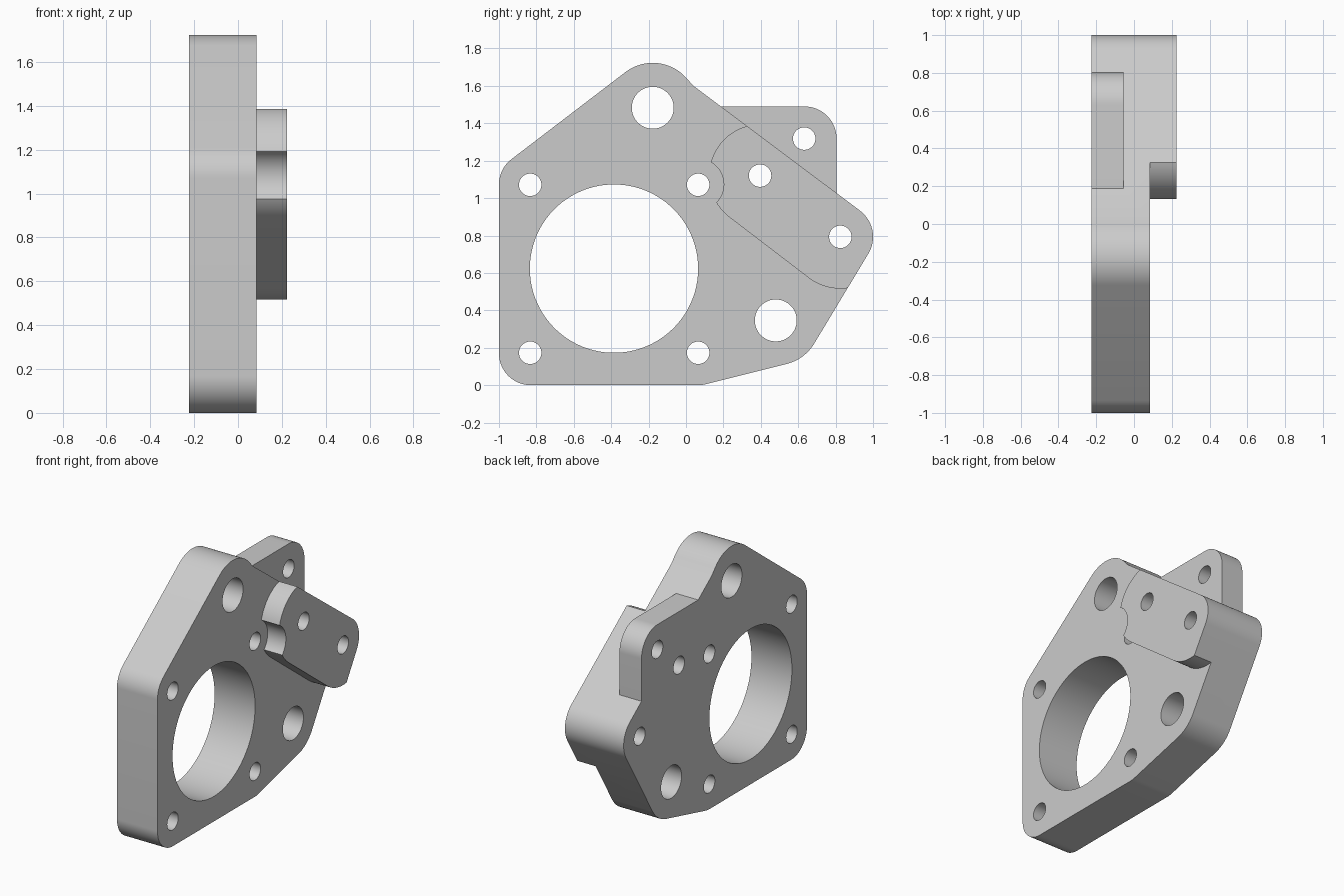
import bpy, bmesh, math
from mathutils import Vector

if "Cube" in bpy.data.objects:
    bpy.data.objects.remove(bpy.data.objects["Cube"], do_unlink=True)

# Depth levels along x
BACK, TAB_FRONT, PLATE_FRONT, PAD_FRONT = -0.224, -0.056, 0.085, 0.224
STEP = math.radians(4)


def arc(y, z, r, start, sweep):
    n = max(1, round(sweep / STEP))
    return [(y + r * math.cos(start + sweep * i / n),
             z + r * math.sin(start + sweep * i / n)) for i in range(n + 1)]


def outline(circles):
    """Counterclockwise belt of tangent lines around (y, z, radius) circles."""
    if len(circles) == 1:
        return arc(*circles[0], 0, math.tau)[:-1]
    normals = []
    for (y1, z1, r1), (y2, z2, r2) in zip(circles, circles[1:] + circles[:1]):
        dist = math.hypot(y2 - y1, z2 - z1)
        normals.append(math.atan2(z2 - z1, y2 - y1) - math.acos((r1 - r2) / dist))
    points = []
    for i, (y, z, r) in enumerate(circles):
        if r == 0:
            points.append((y, z))
        else:
            points += arc(y, z, r, normals[i - 1], (normals[i] - normals[i - 1]) % math.tau)
    return points


def prism(name, shapes, x0, x1):
    """Extrude one or more outlines along x into a single object."""
    bm = bmesh.new()
    for shape in shapes:
        face = bm.faces.new([bm.verts.new((x0, y, z)) for y, z in outline(shape)])
        top = bmesh.ops.extrude_face_region(bm, geom=[face])["geom"]
        bmesh.ops.translate(bm, vec=Vector((x1 - x0, 0, 0)),
                            verts=[v for v in top if isinstance(v, bmesh.types.BMVert)])
    bmesh.ops.recalc_face_normals(bm, faces=bm.faces)
    mesh = bpy.data.meshes.new(name)
    bm.to_mesh(mesh)
    bm.free()
    obj = bpy.data.objects.new(name, mesh)
    bpy.context.collection.objects.link(obj)
    return obj


def combine(target, tool, operation):
    """Apply a boolean and discard the tool."""
    bpy.ops.object.select_all(action="DESELECT")
    bpy.context.view_layer.objects.active = target
    target.select_set(True)
    mod = target.modifiers.new(operation.lower(), "BOOLEAN")
    mod.operation, mod.solver, mod.object = operation, "EXACT", tool
    bpy.ops.object.modifier_apply(modifier=mod.name)
    bpy.data.objects.remove(tool, do_unlink=True)


# Plate blank: rounded corners and bosses, full depth including the pad
plate = prism("mounting_plate", [[
    (-0.83, 0.172, 0.17), (0.065, 0.172, 0.17), (0.48, 0.348, 0.24),
    (0.825, 0.795, 0.175), (0.04, 1.602, 0), (-0.178, 1.485, 0.24),
    (-0.83, 1.075, 0.17)]], BACK, PAD_FRONT)

# Mill the front down around the raised pad, which is notched beside a screw hole
pad = prism("pad_shape", [[(0.40, 1.12, 0.277), (0.825, 0.795, 0.277)]], 0, 0.5)
combine(pad, prism("pad_notch", [[(0.065, 1.075, 0.137)]], -0.1, 0.6), "DIFFERENCE")
relief = prism("front_relief", [[(-2, -1, 0), (2, -1, 0), (2, 3, 0), (-2, 3, 0)]],
               PLATE_FRONT, 0.4)
combine(relief, pad, "DIFFERENCE")
combine(plate, relief, "DIFFERENCE")

# Thin ear at the back of the upper edge
ear = prism("rear_ear", [[(0.3, 1.0, 0), (0.805, 0.96, 0), (0.633, 1.32, 0.172),
                          (0.1, 1.492, 0)]], BACK, TAB_FRONT)
combine(plate, ear, "UNION")

# Centre bore, two boss holes and the screw holes
bores = [(-0.385, 0.625, 0.45), (-0.178, 1.485, 0.112), (0.48, 0.348, 0.112)]
screws = [(y, z, 0.06) for y in (-0.833, 0.065) for z in (0.175, 1.073)]
screws += [(0.396, 1.122, 0.06), (0.632, 1.32, 0.06), (0.825, 0.795, 0.06)]
combine(plate, prism("hole_cutters", [[h] for h in bores + screws], -0.5, 0.5), "DIFFERENCE")

# Plain grey finish
grey = bpy.data.materials.new("light_grey")
grey.use_nodes = True
colour = (0.6, 0.6, 0.6, 1)
grey.diffuse_color = colour
grey.node_tree.nodes["Principled BSDF"].inputs["Base Color"].default_value = colour
plate.data.materials.clear()
plate.data.materials.append(grey)
for poly in plate.data.polygons:
    poly.material_index = 0

# Sit exactly on the ground
low = min(v.co.z for v in plate.data.vertices)
for v in plate.data.vertices:
    v.co.z -= low
bpy.ops.object.select_all(action="DESELECT")
plate.select_set(True)
bpy.context.view_layer.objects.active = plate
bpy.ops.object.shade_smooth_by_angle(angle=math.radians(30))
